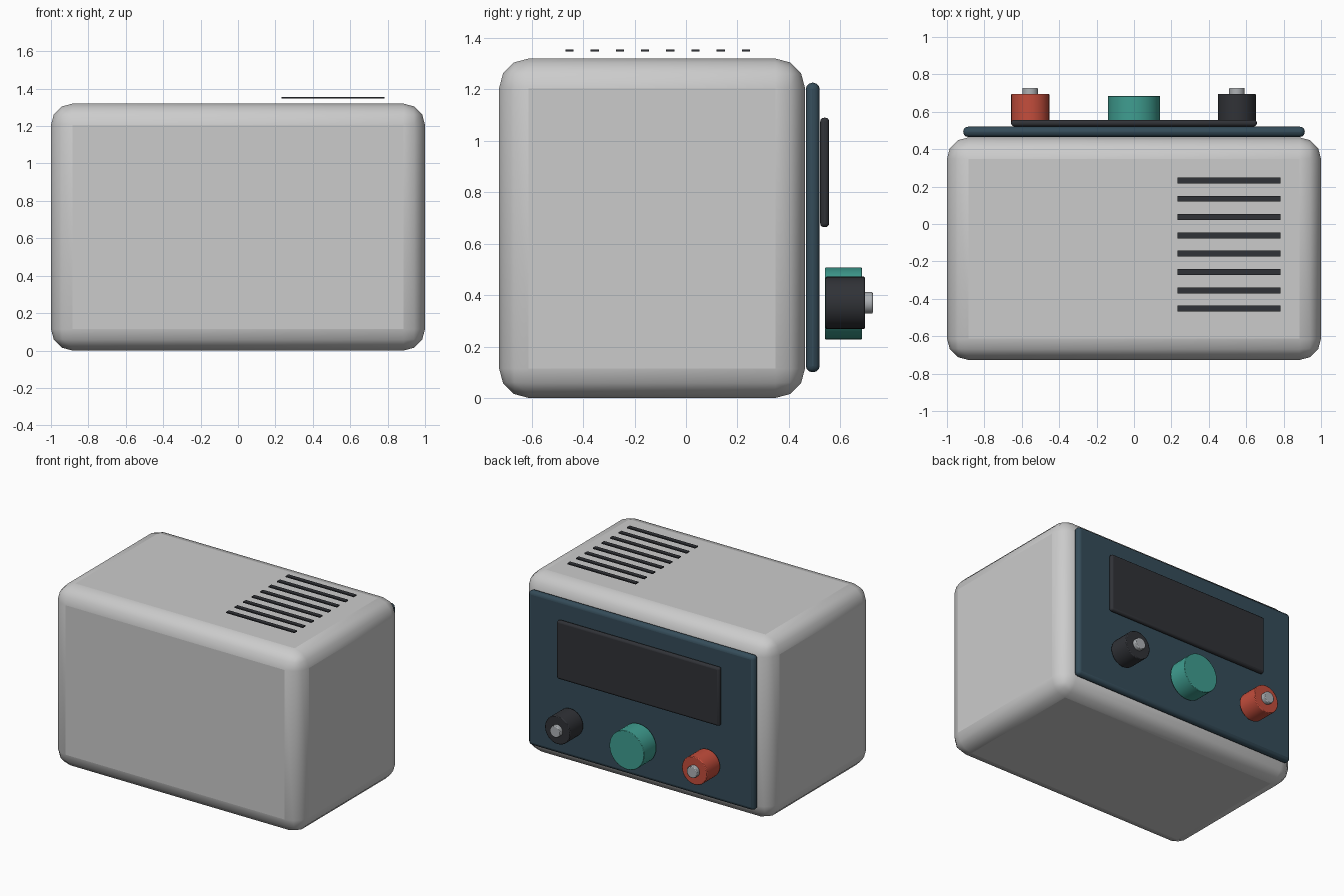
import bpy, math

if "Cube" in bpy.data.objects:
    bpy.data.objects.remove(bpy.data.objects["Cube"])


def material(name, rgb):
    m = bpy.data.materials.new(name)
    m.diffuse_color = (*rgb, 1)
    m.use_nodes = True
    m.node_tree.nodes["Principled BSDF"].inputs["Base Color"].default_value = m.diffuse_color
    return m


SHELL = material("shell_grey", (0.62, 0.63, 0.60))
NAVY = material("navy", (0.035, 0.072, 0.10))
DARK = material("charcoal", (0.03, 0.032, 0.038))
TEAL = material("teal", (0.05, 0.34, 0.28))
RED = material("red", (0.55, 0.075, 0.045))
METAL = material("metal", (0.42, 0.44, 0.46))


def finish(ob, name, mat, bevel, segments):
    ob.name = name
    ob.data.materials.append(mat)
    if bevel:
        b = ob.modifiers.new("bevel", "BEVEL")
        b.width = bevel
        b.segments = segments
        b.limit_method = "ANGLE"
        b.angle_limit = math.radians(40)
    bpy.ops.object.shade_smooth_by_angle(angle=math.radians(40))
    return ob


def box(name, lo, hi, mat, bevel=0, segments=3):
    bpy.ops.mesh.primitive_cube_add(
        size=1, location=[(a + b) / 2 for a, b in zip(lo, hi)])
    ob = bpy.context.object
    ob.scale = [b - a for a, b in zip(lo, hi)]
    bpy.ops.object.transform_apply(location=False, rotation=False, scale=True)
    return finish(ob, name, mat, bevel, segments)


def dial(name, x, z, r, y0, y1, mat, bevel=0.005):
    # cylinder lying along y
    bpy.ops.mesh.primitive_cylinder_add(
        vertices=32, radius=r, depth=y1 - y0,
        location=(x, (y0 + y1) / 2, z), rotation=(math.pi / 2, 0, 0))
    return finish(bpy.context.object, name, mat, bevel, 2)


# Rounded case
box("case", (-1, -0.727, 0), (1, 0.463, 1.32), SHELL, 0.115)

# Control panel and display on the +y face
box("control_panel", (-0.913, 0.466, 0.10), (0.913, 0.52, 1.226), NAVY, 0.025)
box("display", (-0.657, 0.522, 0.664), (0.657, 0.557, 1.09), DARK, 0.015)

# Adjustment knob
dial("knob", 0, 0.367, 0.14, 0.541, 0.684, TEAL, 0.003)

# Binding posts with metal tips
for side, x, mat in (("red", -0.555, RED), ("black", 0.55, DARK)):
    dial(side + "_terminal", x, 0.37, 0.102, 0.543, 0.696, mat)
    dial(side + "_terminal_tip", x, 0.37, 0.042, 0.67, 0.727, METAL)

# Row of vent slots above the lid
for i in range(8):
    y = -0.453 + i * 0.098
    box(f"vent_slot_{i + 1}", (0.232, y - 0.016, 1.348),
        (0.783, y + 0.016, 1.356), DARK)
